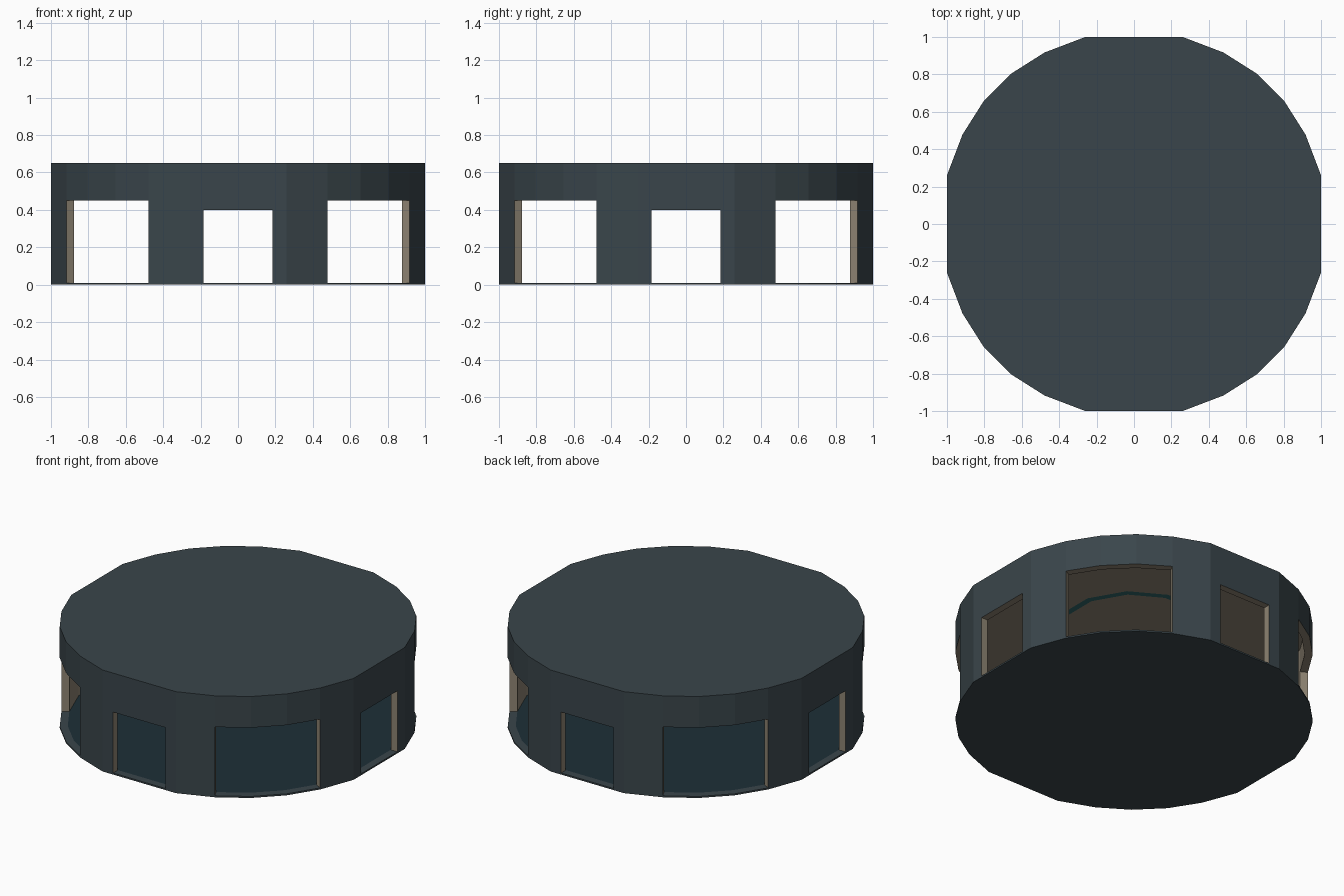
import bpy, bmesh, math

if "Cube" in bpy.data.objects:
    bpy.data.objects.remove(bpy.data.objects["Cube"])

TOP, CEIL, FLOOR, INSET = 0.65, 0.60, 0.01, 0.955


def material(name, rgb):
    m = bpy.data.materials.new(name)
    m.diffuse_color = (*rgb, 1)
    m.use_nodes = True
    m.node_tree.nodes["Principled BSDF"].inputs["Base Color"].default_value = m.diffuse_color
    return m


slate = material("slate", (0.042, 0.060, 0.070))
tan = material("tan", (0.27, 0.23, 0.17))
dark_teal = material("dark_teal", (0.012, 0.028, 0.038))
teal = material("teal", (0.03, 0.13, 0.14))

# One quarter of the plan: outer point, and opening height of the wall after it
QUARTER = [((1, -.185), .40), ((1, .185), 0), ((1, .26), 0), ((.917, .478), .45),
           ((.805, .655), .45), ((.655, .805), .45), ((.478, .917), 0), ((.26, 1), 0)]
outer, inner, heights = [], [], []
for k in range(4):
    for (x, y), h in QUARTER:
        # door jambs stay parallel, everything else shrinks evenly
        ix, iy = (x * INSET, y) if abs(y) == .185 else (x * INSET, y * INSET)
        for _ in range(k):
            x, y, ix, iy = -y, x, -iy, ix
        outer.append((x, y))
        inner.append((ix, iy))
        heights.append(h)
N = len(outer)


def make_object(name, quads, mats):
    """quads: list of (points, material index)"""
    bm = bmesh.new()
    for pts, mi in quads:
        f = bm.faces.new([bm.verts.new(p) for p in pts])
        f.material_index = mi
    bmesh.ops.remove_doubles(bm, verts=bm.verts, dist=1e-5)
    me = bpy.data.meshes.new(name)
    bm.to_mesh(me)
    bm.free()
    for m in mats:
        me.materials.append(m)
    ob = bpy.data.objects.new(name, me)
    bpy.context.collection.objects.link(ob)
    return ob


def at(p, z):
    return (p[0], p[1], z)


def prism(name, loop, z0, z1, mat):
    n = len(loop)
    quads = [([at(p, z1) for p in loop], 0), ([at(p, z0) for p in reversed(loop)], 0)]
    for i in range(n):
        a, b = loop[i], loop[(i + 1) % n]
        quads.append(([at(a, z0), at(b, z0), at(b, z1), at(a, z1)], 0))
    return make_object(name, quads, [mat])


# Wall with openings: outside, inside, lintel soffits and jambs
walls = []
for i in range(N):
    j = (i + 1) % N
    a, b, c, d = outer[i], outer[j], inner[i], inner[j]
    lo = max(heights[i], FLOOR)
    nxt = max(heights[j], FLOOR)
    walls.append(([at(a, lo), at(b, lo), at(b, TOP), at(a, TOP)], 0))
    walls.append(([at(d, lo), at(c, lo), at(c, CEIL), at(d, CEIL)], 1))
    if lo > FLOOR:
        walls.append(([at(a, lo), at(c, lo), at(d, lo), at(b, lo)], 1))
    if lo != nxt:
        z0, z1 = min(lo, nxt), max(lo, nxt)
        jamb = [at(b, z0), at(d, z0), at(d, z1), at(b, z1)]
        walls.append((jamb if lo < nxt else jamb[::-1], 1))
# Roof top and ceiling
walls.append(([at(p, TOP) for p in outer], 0))
walls.append(([at(p, CEIL) for p in reversed(inner)], 1))
make_object("wall_and_roof", walls, [slate, tan])

# Base slab and interior floor
prism("base_slab", outer, 0, FLOOR, slate)
make_object("interior_floor", [([at(p, FLOOR + .002) for p in inner], 0)], [dark_teal])

# Thin ceiling ring
ring = []
for i in range(12):
    t0, t1 = (2 * math.pi * (i + s) / 12 for s in (.5, 1.5))
    p = [(r * math.cos(t), r * math.sin(t), CEIL - .004)
         for r, t in ((.43, t0), (.43, t1), (.47, t1), (.47, t0))]
    ring.append((p, 0))
make_object("ceiling_ring", ring, [teal])
